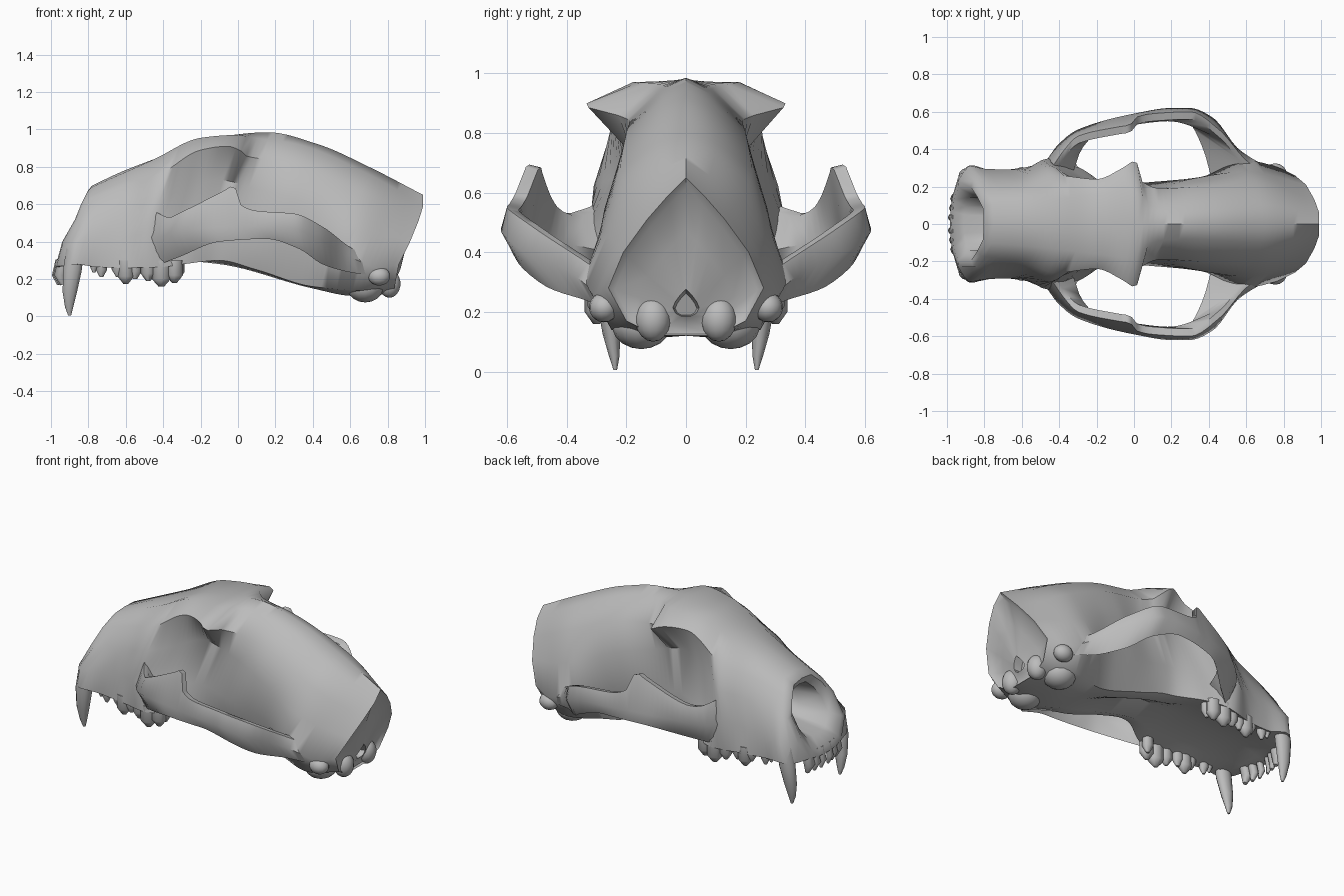
import bpy, bmesh, math
from mathutils import Vector

if "Cube" in bpy.data.objects:
    bpy.data.objects.remove(bpy.data.objects["Cube"])

bone = bpy.data.materials.new("bone_grey")
bone.use_nodes = True
bone.diffuse_color = (0.5, 0.5, 0.5, 1)
bone.node_tree.nodes["Principled BSDF"].inputs["Base Color"].default_value = (0.5, 0.5, 0.5, 1)


def finish(name, bm, mirrored=False, angle=40):
    """Turn a bmesh into a smooth-shaded bone object."""
    bmesh.ops.recalc_face_normals(bm, faces=bm.faces)
    mesh = bpy.data.meshes.new(name)
    bm.to_mesh(mesh)
    bm.free()
    mesh.materials.append(bone)
    obj = bpy.data.objects.new(name, mesh)
    bpy.context.collection.objects.link(obj)
    bpy.ops.object.select_all(action='DESELECT')
    obj.select_set(True)
    bpy.context.view_layer.objects.active = obj
    bpy.ops.object.shade_smooth_by_angle(angle=math.radians(angle))
    if mirrored:
        mod = obj.modifiers.new("mirror", 'MIRROR')
        mod.use_axis = (False, True, False)
        mod.use_mirror_merge = False


def sample(rail, u):
    """Point on a rail, by monotone interpolation along its own length in x."""
    x = rail[0][0] + (rail[-1][0] - rail[0][0]) * u
    k = 0
    while k < len(rail) - 2 and x > rail[k + 1][0]:
        k += 1

    def chord(i, axis):
        a, b = rail[i], rail[i + 1]
        return (b[axis] - a[axis]) / (b[0] - a[0])

    def slope(i, axis):
        if i == 0 or i == len(rail) - 1:
            return chord(min(i, len(rail) - 2), axis)
        p, q = chord(i - 1, axis), chord(i, axis)
        return 0 if p * q <= 0 else 2 * p * q / (p + q)

    a, b = rail[k], rail[k + 1]
    h = b[0] - a[0]
    t = (x - a[0]) / h
    out = [x]
    for axis in (1, 2):
        c = chord(k, axis) * h
        m, n = slope(k, axis) * h, slope(k + 1, axis) * h
        out.append(a[axis] + t * (m + t * (3 * c - 2 * m - n + t * (m + n - 2 * c))))
    return Vector(out)


def loft(rings):
    """Skin a list of closed rings and cap both ends."""
    bm = bmesh.new()
    rows = [[bm.verts.new(p) for p in ring] for ring in rings]
    n = len(rows[0])
    for a, b in zip(rows, rows[1:]):
        for i in range(n):
            j = (i + 1) % n
            bm.faces.new((a[i], a[j], b[j], b[i]))
    bm.faces.new(rows[0])
    bm.faces.new(rows[-1])
    return bm


def tube(name, path, sides=10, flat=1.0):
    """Tapered tube through (x, y, z, radius) points, mirrored to both sides."""
    rings = []
    for i, p in enumerate(path):
        a, b = path[max(i - 1, 0)], path[min(i + 1, len(path) - 1)]
        along = (Vector(b[:3]) - Vector(a[:3])).normalized()
        side = along.cross(Vector((1, 0, 0))).normalized()
        other = along.cross(side)
        rings.append([Vector(p[:3]) + p[3] * (side * math.cos(w) * flat + other * math.sin(w))
                      for w in (math.tau * s / sides for s in range(sides))])
    finish(name, loft(rings), True, 60)


def knob(name, centre, radii):
    """Rounded lump, mirrored to both sides."""
    bm = bmesh.new()
    bmesh.ops.create_uvsphere(bm, u_segments=14, v_segments=9, radius=1)
    bmesh.ops.scale(bm, vec=radii, verts=bm.verts)
    bmesh.ops.translate(bm, vec=centre, verts=bm.verts)
    finish(name, bm, True, 60)


# Skull body: lengthwise rails from the crest round to the palate
crest = [(-.78, 0, .7), (-.62, 0, .775), (-.4, 0, .86), (-.2, 0, .94), (.16, 0, .985),
         (.43, 0, .92), (.7, 0, .8), (.99, 0, .65)]
roof = [(-.785, .1, .69), (-.45, .13, .84), (-.2, .16, .955), (-.02, .18, .97),
        (.12, .09, .95), (.3, .08, .925), (.7, .1, .76), (.99, .06, .59)]
brow = [(-.82, .17, .62), (-.6, .2, .7), (-.42, .26, .76), (-.2, .24, .89), (-.06, .3, .91),
        (.01, .34, .89), (.04, .23, .86), (.14, .19, .84), (.35, .2, .8), (.65, .22, .67), (.965, .13, .51)]
temple = [(-.86, .23, .52), (-.6, .25, .58), (-.45, .31, .62), (-.33, .24, .65), (-.1, .17, .73),
          (.1, .18, .68), (.3, .24, .63), (.6, .28, .5), (.92, .21, .4)]
cheek = [(-.94, .23, .38), (-.88, .31, .39), (-.8, .295, .4), (-.6, .29, .42), (-.46, .35, .45), (-.3, .27, .45),
         (-.1, .21, .47), (.1, .225, .43), (.35, .25, .39), (.6, .34, .32), (.75, .31, .26), (.86, .26, .28)]
gum = [(-.97, .15, .27), (-.93, .27, .27), (-.87, .315, .28), (-.76, .285, .265), (-.6, .3, .26), (-.4, .34, .265),
       (-.29, .3, .28), (-.1, .19, .3), (.1, .17, .25), (.4, .18, .16), (.65, .25, .14), (.84, .2, .17)]
palate = [(-.98, .08, .26), (-.7, .18, .29), (-.35, .2, .3), (-.1, .12, .28), (.4, .1, .15),
          (.62, .13, .11), (.83, .1, .12)]
midline = [(-.985, 0, .26), (-.8, 0, .31), (-.3, 0, .34), (-.1, 0, .34), (.15, 0, .27), (.4, 0, .17),
           (.62, 0, .12), (.83, 0, .12)]


def body_ring(u):
    half = [sample(r, u) for r in (crest, roof, brow, temple, cheek, gum, palate, midline)]
    return half + [Vector((p.x, -p.y, p.z)) for p in half[-2:0:-1]]


def shrink(ring, centre, scale, push):
    c = Vector(centre)
    return [c + (p - c) * scale + Vector((push, 0, 0)) for p in ring]


STEPS = 64
rings = [body_ring(i / STEPS) for i in range(STEPS + 1)]
nose, nape = (-.87, 0, .51), (.86, 0, .2)
nasal_pocket = [shrink(rings[0], nose, s, d) for s, d in ((.3, .35), (.5, .2), (.62, .03), (.85, -.01))]
occiput = [shrink(rings[-1], nape, s, d) for s, d in ((.92, -.015), (.6, -.025), (.17, -.01), (.14, -.06))]
finish("skull_body", loft(nasal_pocket + rings + occiput), angle=50)

# Cheek arches: upright process behind the eye, broad shelf at the jaw joint
arch_top = [(-.44, .3, .56), (-.37, .4, .53), (-.3, .47, .56), (-.08, .52, .67), (-.02, .53, .7), (.01, .57, .6),
            (.1, .59, .565), (.3, .6, .55), (.46, .5, .475), (.6, .34, .37), (.7, .27, .32)]
arch_top_inner = [(x, y - .04, z - .01) for x, y, z in arch_top]
arch_outer = [(-.48, .32, .42), (-.41, .42, .43), (-.3, .505, .46), (0, .59, .48), (.2, .62, .48), (.3, .62, .47),
              (.42, .57, .42), (.56, .4, .34), (.7, .31, .27)]
arch_bottom = [(-.44, .3, .27), (-.31, .4, .32), (-.1, .55, .4), (.15, .59, .415), (.33, .56, .36),
               (.45, .46, .28), (.58, .34, .24), (.7, .29, .22)]
arch_inner = [(-.33, .26, .4), (-.28, .4, .43), (-.2, .48, .46), (0, .53, .48), (.2, .55, .48), (.29, .54, .46),
              (.37, .4, .4), (.42, .22, .34)]
arch_rails = (arch_top, arch_outer, arch_bottom, arch_inner, arch_top_inner)
finish("cheek_arch", loft([[sample(r, i / 40) for r in arch_rails] for i in range(41)]), True, 55)

# Rear underside: ear capsules, neck joints, mastoid corners
knob("ear_capsule", (.68, .15, .16), (.1, .1, .085))
knob("neck_joint", (.81, .11, .175), (.06, .06, .075))
knob("mastoid", (.755, .275, .215), (.06, .05, .05))

# Canines
tube("canine", [(-.87, .26, .36, .05), (-.885, .262, .25, .052), (-.9, .25, .13, .04),
                (-.903, .24, .05, .023), (-.9, .237, .005, .008)], flat=.75)

# Incisors: three each side, larger outward
for i in range(3):
    y, size = .035 + .05 * i, .02 + .006 * i
    x = -.965 + .012 * i
    tube("incisor", [(x + .01, y, .3, size), (x - .01, y, .22, size), (x + .005, y, .17, size * .4)], 8)

# Cheek teeth: cusps given as x, y, tip height and radius
for x, y, tip, r in ((-.77, .255, .235, .025), (-.73, .255, .21, .03), (-.64, .265, .21, .035),
                     (-.6, .27, .175, .045), (-.55, .27, .2, .035), (-.48, .29, .19, .04),
                     (-.41, .3, .16, .05), (-.34, .295, .18, .045), (-.32, .26, .2, .035)):
    tube("cheek_tooth_cusp", [(x, y, .3, r), (x, y, tip + .04, r), (x, y, tip, r * .3)], 8, .8)
